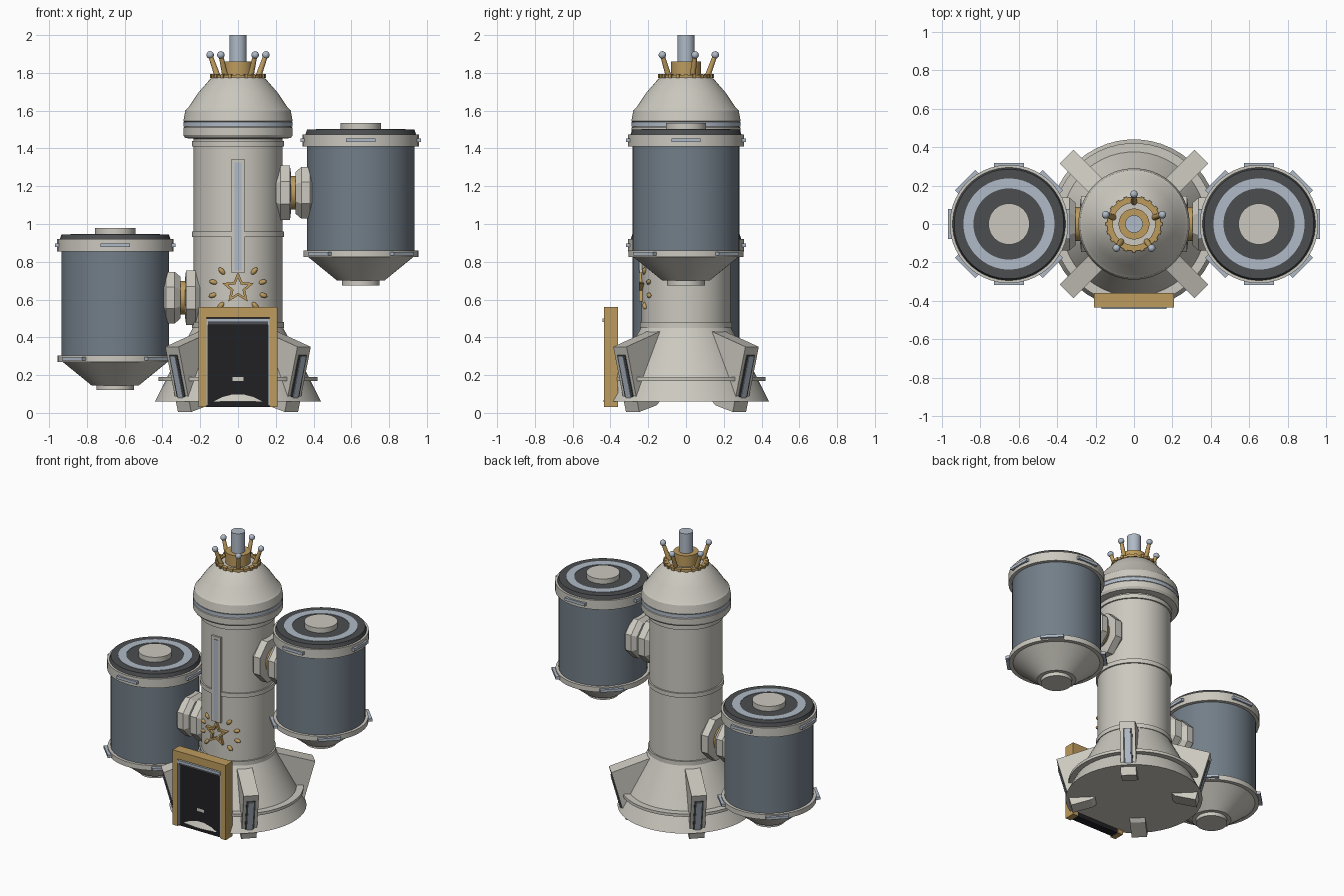
import bpy, bmesh
from math import pi, sin, cos, sqrt, radians, atan2
from mathutils import Matrix, Vector

if "Cube" in bpy.data.objects:
    bpy.data.objects.remove(bpy.data.objects["Cube"])


def material(name, r, g, b):
    m = bpy.data.materials.new(name)
    m.diffuse_color = (r, g, b, 1)
    m.use_nodes = True
    m.node_tree.nodes["Principled BSDF"].inputs["Base Color"].default_value = m.diffuse_color
    return m


SHELL = material("shell", .60, .58, .52)
TANK = material("tank_blue", .17, .21, .25)
GOLD = material("gold", .51, .33, .11)
DARK = material("dark", .07, .075, .08)
BLACK = material("black", .015, .015, .018)
STEEL = material("steel", .43, .49, .57)
T, R = Matrix.Translation, Matrix.Rotation


def finish(bm, name, mat, m=Matrix(), smooth=True):
    bmesh.ops.recalc_face_normals(bm, faces=bm.faces[:])
    me = bpy.data.meshes.new(name)
    bm.to_mesh(me)
    bm.free()
    me.materials.append(mat)
    if smooth:
        me.shade_smooth()
        me.set_sharp_from_angle(angle=radians(30))
    ob = bpy.data.objects.new(name, me)
    ob.matrix_world = m
    bpy.context.collection.objects.link(ob)
    return ob


def lathe(name, profile, mat, m=Matrix(), n=48, closed=False, smooth=True):
    """Spin (radius, z) points about z; ends are capped unless the profile is closed."""
    bm = bmesh.new()
    rings = [[bm.verts.new((r * cos(2 * pi * (i + .5) / n), r * sin(2 * pi * (i + .5) / n), z))
              for i in range(n)] for r, z in profile]
    pairs = list(zip(rings, rings[1:] + rings[:1])) if closed else list(zip(rings, rings[1:]))
    for a, b in pairs:
        for i in range(n):
            j = (i + 1) % n
            bm.faces.new((a[i], a[j], b[j], b[i]))
    if not closed:
        bm.faces.new(rings[0])
        bm.faces.new(rings[-1])
    return finish(bm, name, mat, m, smooth)


def band(name, r0, r1, z0, z1, mat, m=Matrix()):
    return lathe(name, [(r0, z0), (r1, z0), (r1, z1), (r0, z1)], mat, m, closed=True)


def box(name, lo, hi, mat, m=Matrix()):
    bm = bmesh.new()
    lo, hi = Vector(lo), Vector(hi)
    bmesh.ops.create_cube(bm, size=1, matrix=T((lo + hi) / 2) @ Matrix.Diagonal((*(hi - lo), 1)))
    return finish(bm, name, mat, m, False)


def slab(name, pts, t, mat, m=Matrix()):
    """Extrude an (x, z) outline to thickness t centred on y = 0."""
    bm = bmesh.new()
    f = bm.faces.new([bm.verts.new((x, -t / 2, z)) for x, z in pts])
    ext = bmesh.ops.extrude_face_region(bm, geom=[f])
    bmesh.ops.translate(bm, vec=(0, t, 0), verts=[v for v in ext["geom"] if isinstance(v, bmesh.types.BMVert)])
    return finish(bm, name, mat, m, False)


# Central tower: flared foot, shaft, collar and shoulder
lathe("foot", [(.44, .06), (.385, .17), (.37, .2), (.24, .45), (.22, .45)], SHELL)
band("foot_ring", .36, .421, .17, .19, SHELL)
lathe("shaft", [(.235, .44), (.235, 1.46)], SHELL)
for z in (.465, .945, 1.425):
    band("shaft_ring", .22, .245, z - .015, z + .015, SHELL)
lathe("collar", [(.22, 1.45), (.28, 1.455), (.29, 1.47), (.29, 1.51), (.285, 1.515), (.285, 1.54),
                 (.29, 1.545), (.28, 1.6), (.265, 1.615), (.215, 1.69), (.15, 1.765), (.13, 1.78)], SHELL)
band("collar_stripe", .27, .2885, 1.515, 1.54, STEEL)

# Crown and chimney
band("crown_ring", .11, .14, 1.775, 1.79, GOLD)
lathe("chimney_base", [(.08, 1.77), (.08, 1.86), (.05, 1.86)], GOLD)
lathe("chimney", [(.046, 1.78), (.046, 2.0)], STEEL, n=24)
for k in range(5):
    turn = R(radians(90 + 72 * k), 4, 'Z')
    tilt = T((.113, 0, 1.78)) @ R(atan2(.042, .115), 4, 'Y')
    lathe("crown_prong", [(.016, 0), (.012, .115)], GOLD, turn @ tilt, 12)
    bm = bmesh.new()
    bmesh.ops.create_uvsphere(bm, u_segments=16, v_segments=10, radius=.02)
    finish(bm, "crown_ball", STEEL, turn @ T((.155, 0, 1.895)))
for k in range(20):
    box("crown_stud", (.125, -.009, 1.774), (.147, .009, 1.794), GOLD, R(2 * pi * k / 20, 4, 'Z'))

# Four diagonal fins with an inlaid strip on the sloping outer face
slope = atan2(.095, .35)
for k in range(4):
    turn = R(radians(45 + 90 * k), 4, 'Z')
    slab("fin", [(.2, .445), (.495, .35), (.40, .005), (.27, .04), (.2, .1)], .1, SHELL, turn)
    face = turn @ T((.4475, 0, .18)) @ R(slope, 4, 'Y')
    box("fin_frame", (-.01, -.03, -.11), (.006, .03, .13), DARK, face)
    box("fin_strip", (-.01, -.018, -.105), (.01, .018, .125), STEEL, face)

# Doorway on the front
slab("door_frame", [(-.208, .03), (-.208, .56), (.208, .56), (.208, .03), (.168, .03),
                    (.168, .505), (-.168, .505), (-.168, .03)], .075, GOLD, T((0, -.3975, 0)))
box("door_panel", (-.168, -.42, .03), (.168, -.365, .505), BLACK)
box("door_lintel", (-.168, -.441, .48), (.168, -.41, .5), STEEL)
box("door_lintel_shadow", (-.165, -.432, .465), (.165, -.41, .48), DARK)
for s in (-1, 1):
    x = s * .164
    box("door_post", (x - .006, -.434, .04), (x + .006, -.41, .48), STEEL)

# Tall strip, star and leaf studs on the shaft
box("strip_frame", (-.035, -.247, .74), (.035, -.22, 1.345), SHELL)
box("strip_inlay", (-.018, -.251, .755), (.018, -.22, 1.325), STEEL)
bm = bmesh.new()
loops = []
for y, f in ((-.222, 1), (-.25, 1), (-.25, .62), (-.222, .62)):
    loops.append([bm.verts.new((f * r * sin(pi * i / 5), y, .66 + f * r * cos(pi * i / 5)))
                  for i in range(10) for r in ((.088, .04)[i % 2],)])
for a, b in zip(loops, loops[1:] + loops[:1]):
    for i in range(10):
        bm.faces.new((a[i], a[(i + 1) % 10], b[(i + 1) % 10], b[i]))
finish(bm, "star", GOLD, smooth=False)
for x, z in ((.085, .09), (.128, .032), (.132, -.037), (.09, -.092)):
    for s in (-1, 1):
        bm = bmesh.new()
        bmesh.ops.create_uvsphere(bm, u_segments=12, v_segments=8, radius=1)
        finish(bm, "leaf_stud", GOLD, T((s * x, -sqrt(.235 ** 2 - x * x), .66 + z))
               @ R(-atan2(z, s * x), 4, 'Y') @ Matrix.Diagonal((.024, .014, .013, 1)))

# Side tanks with their couplings: right one high, left one low
for s, dz in ((1, 0), (-1, -.555)):
    m = T((s * .65, 0, dz))
    lathe("tank_body", [(.285, .85), (.285, 1.42)], TANK, m)
    band("tank_collar", .27, .308, 1.41, 1.475, SHELL, m)
    lathe("tank_lid", [(.295, 1.47), (.285, 1.5)], DARK, m)
    band("lid_ring", .185, .237, 1.485, 1.503, STEEL, m)
    lathe("lid_cap", [(.107, 1.49), (.107, 1.535)], SHELL, m)
    band("tank_lower_ring", .25, .305, .825, .86, SHELL, m)
    lathe("tank_cone", [(.1, .675), (.1, .7), (.125, .7), (.285, .83)], SHELL, m)
    for k in range(4):
        turn = m @ R(pi / 2 * k, 4, 'Z')
        box("upper_clip", (.28, -.078, 1.433), (.318, .078, 1.453), STEEL, turn)
        box("lower_clip", (.28, -.075, .833), (.322, .075, .852), STEEL, turn @ R(pi / 4, 4, 'Z'))
    axis = T((0, 0, 1.165 + dz)) @ R(s * pi / 2, 4, 'Y')
    lathe("tower_hub", [(.12, .17), (.12, .19), (.157, .225), (.157, .275), (.115, .28)], SHELL, axis, 8, smooth=False)
    lathe("tank_hub", [(.12, .305), (.148, .335), (.148, .38), (.12, .40)], SHELL, axis, 8, smooth=False)
    lathe("coupling_core", [(.075, .26), (.075, .33)], STEEL, axis, 24)
    lathe("coupling_ring", [(.09, .28), (.09, .304)], GOLD, axis, 24)
